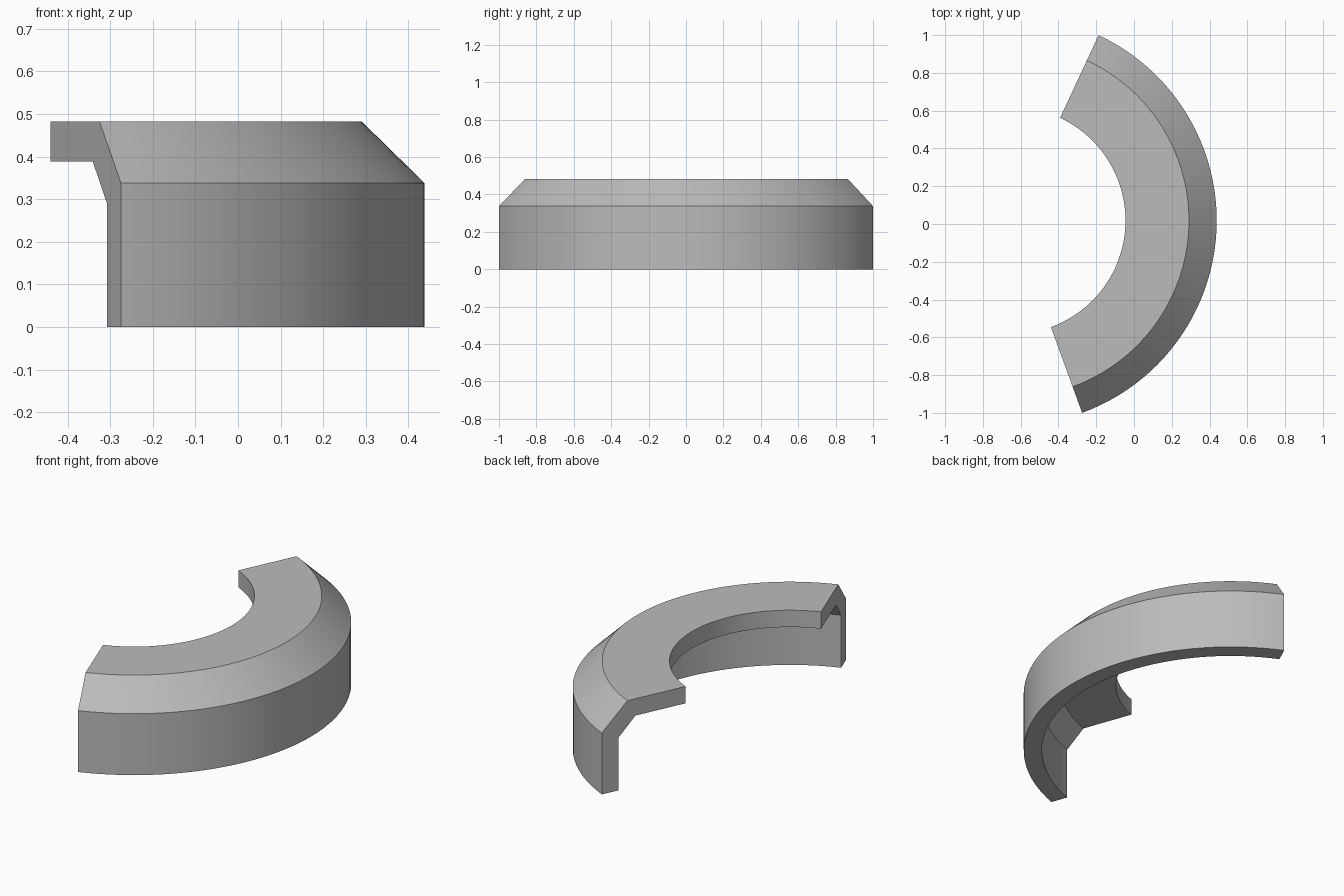
import bpy, bmesh
from math import sin, cos, radians

if "Cube" in bpy.data.objects:
    bpy.data.objects.remove(bpy.data.objects["Cube"])

CENTRE = (-0.645, 0.018)
START, END, STEPS = radians(-70), radians(65), 48

# Cross-section as (radius, height): wall, chamfer and inward lip
PROFILE = [(0.988, 0), (1.083, 0), (1.083, 0.338), (0.936, 0.482),
           (0.6, 0.482), (0.6, 0.389), (0.889, 0.389), (0.988, 0.289)]

# Plain grey finish
grey = bpy.data.materials.new("plain_grey")
grey.use_nodes = True
colour = (0.5, 0.5, 0.5, 1)
grey.diffuse_color = colour
grey.node_tree.nodes["Principled BSDF"].inputs["Base Color"].default_value = colour

# Sweep the cross-section around the arc
bm = bmesh.new()
rings = []
for i in range(STEPS + 1):
    a = START + (END - START) * i / STEPS
    rings.append([bm.verts.new((CENTRE[0] + r * cos(a), CENTRE[1] + r * sin(a), z))
                  for r, z in PROFILE])
n = len(PROFILE)
for near, far in zip(rings, rings[1:]):
    for j in range(n):
        k = (j + 1) % n
        bm.faces.new((near[j], near[k], far[k], far[j]))

# Flat end faces
bm.faces.new(rings[0])
bm.faces.new(rings[-1])
bmesh.ops.recalc_face_normals(bm, faces=bm.faces)

mesh = bpy.data.meshes.new("curved_rim_segment")
bm.to_mesh(mesh)
bm.free()
mesh.materials.append(grey)
rim = bpy.data.objects.new("curved_rim_segment", mesh)
bpy.context.collection.objects.link(rim)

# Smooth along the arc, crisp at the profile corners
bpy.ops.object.select_all(action="DESELECT")
rim.select_set(True)
bpy.context.view_layer.objects.active = rim
bpy.ops.object.shade_smooth_by_angle(angle=radians(30))
